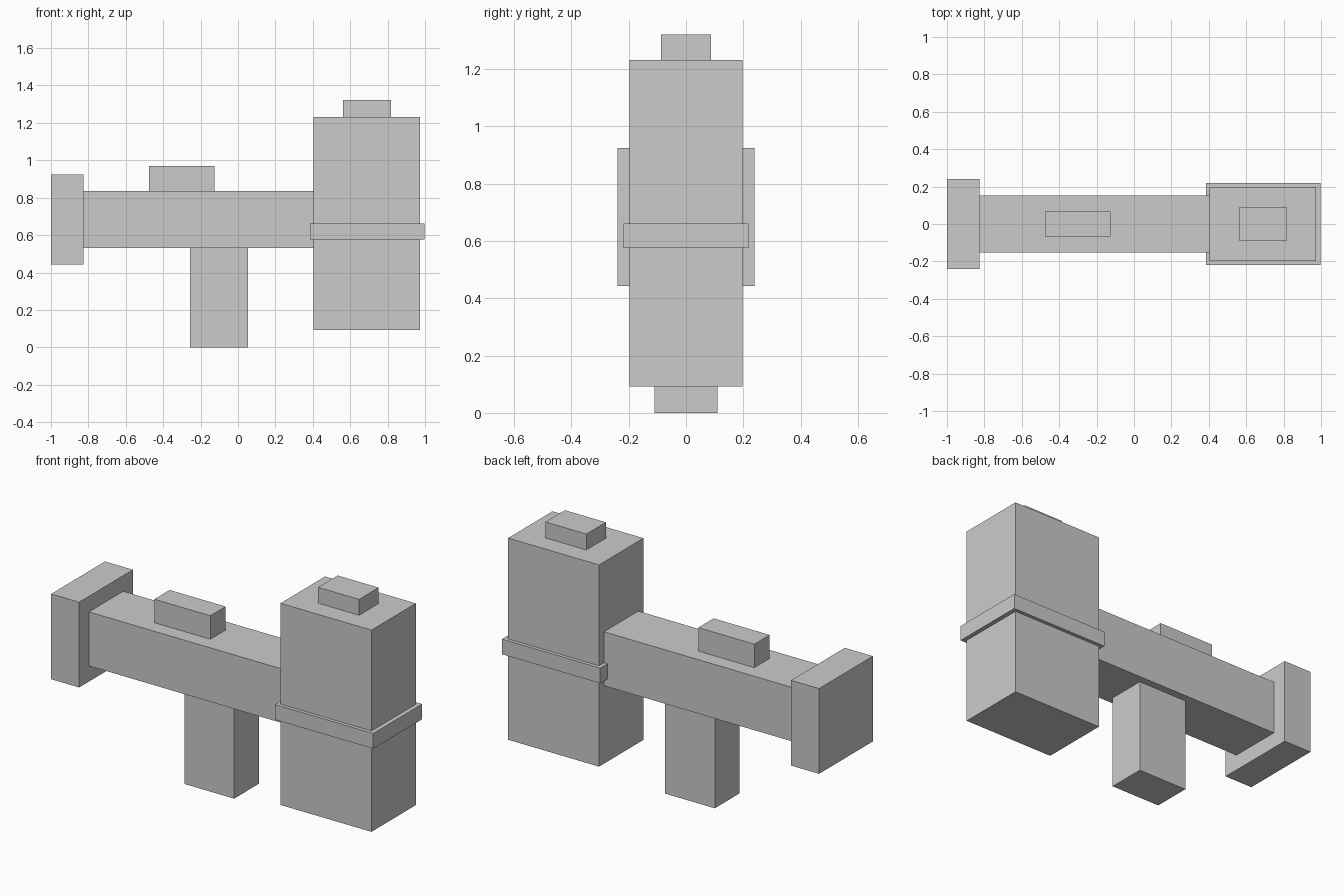
import bpy
import bmesh
from mathutils import Matrix, Vector

if "Cube" in bpy.data.objects:
    bpy.data.objects.remove(bpy.data.objects["Cube"])


def box(name, x, y_half, z):
    """Box from an x range, a half depth and a z range, centred on y = 0."""
    size = Vector((x[1] - x[0], 2 * y_half, z[1] - z[0]))
    mesh = bpy.data.meshes.new(name)
    bm = bmesh.new()
    bmesh.ops.create_cube(bm, size=1, matrix=Matrix.Diagonal((*size, 1)))
    bm.to_mesh(mesh)
    bm.free()
    obj = bpy.data.objects.new(name, mesh)
    obj.location = (sum(x) / 2, 0, sum(z) / 2)
    bpy.context.collection.objects.link(obj)
    return obj


# horizontal body with its end plate, top block and grip
box("body_bar", (-0.825, 0.405), 0.153, (0.532, 0.837))
box("end_plate", (-1.0, -0.825), 0.24, (0.443, 0.925))
box("top_block", (-0.475, -0.125), 0.068, (0.837, 0.97))
box("grip", (-0.257, 0.053), 0.11, (0.0, 0.532))

# upright block with its band and cap
box("upright_block", (0.405, 0.973), 0.198, (0.092, 1.232))
box("band", (0.384, 0.998), 0.218, (0.576, 0.662))
box("cap", (0.562, 0.818), 0.087, (1.232, 1.322))
